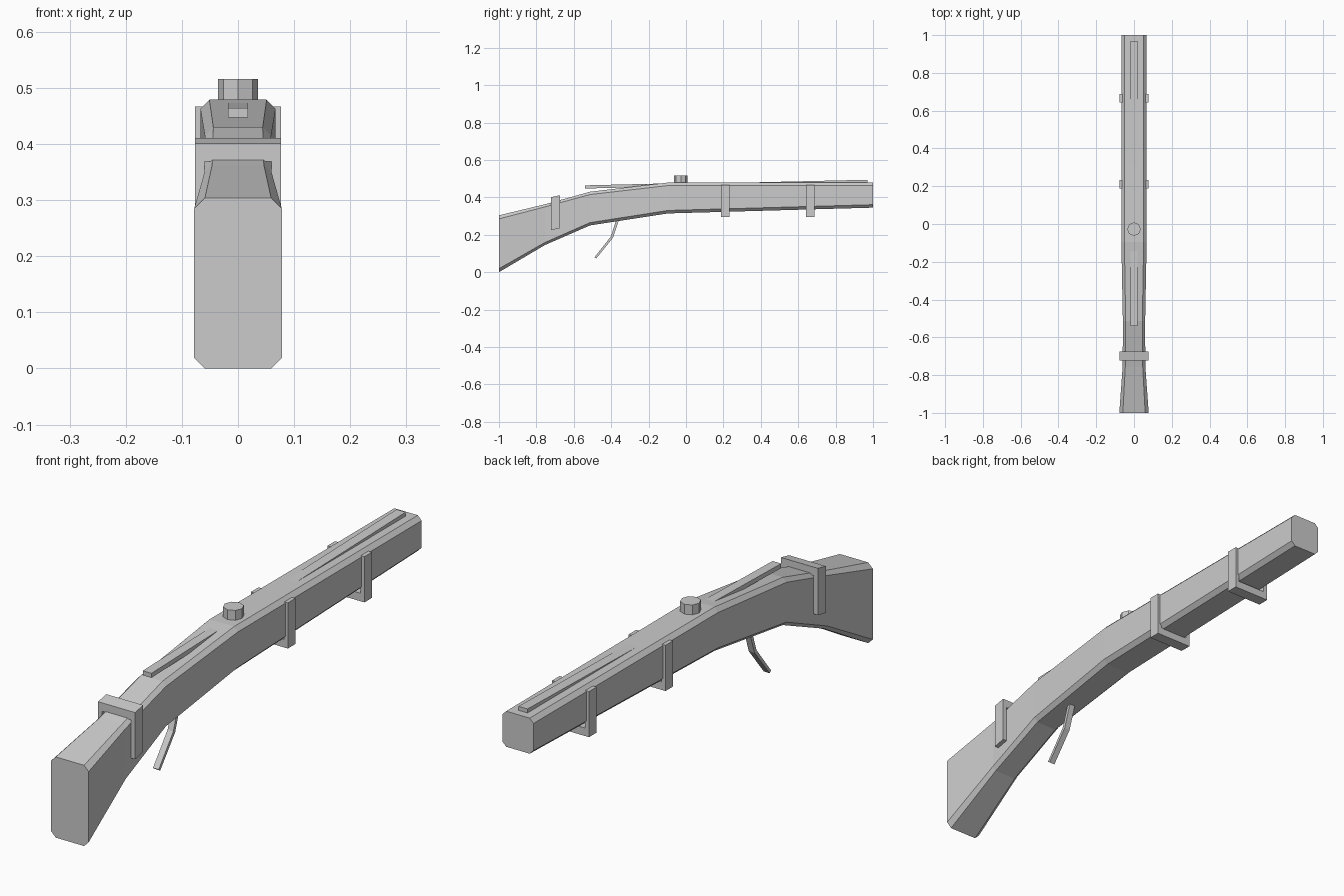
import bpy, bmesh, math

if "Cube" in bpy.data.objects:
    bpy.data.objects.remove(bpy.data.objects["Cube"])

mat = bpy.data.materials.new("plain grey")
mat.diffuse_color = (0.6, 0.6, 0.6, 1)
mat.use_nodes = True
mat.node_tree.nodes["Principled BSDF"].inputs["Base Color"].default_value = mat.diffuse_color


def finish(name, bm):
    bmesh.ops.recalc_face_normals(bm, faces=bm.faces)
    me = bpy.data.meshes.new(name)
    bm.to_mesh(me)
    bm.free()
    me.materials.append(mat)
    ob = bpy.data.objects.new(name, me)
    bpy.context.collection.objects.link(ob)
    return ob


def loft(name, rings):
    """Skin a list of equal-length rings and cap both ends."""
    bm = bmesh.new()
    vs = [[bm.verts.new(p) for p in r] for r in rings]
    n = len(vs[0])
    for a, b in zip(vs, vs[1:]):
        for i in range(n):
            j = (i + 1) % n
            bm.faces.new((a[i], a[j], b[j], b[i]))
    bm.faces.new(vs[0])
    bm.faces.new(vs[-1])
    return finish(name, bm)


# stock: chamfered sections along y (y, half width, bottom z, top z, chamfer)
sections = [(-1.0, 0.078, 0.0, 0.304, 0.019),
            (-0.754, 0.060, 0.145, 0.363, 0.014),
            (-0.513, 0.059, 0.250, 0.430, 0.015),
            (-0.096, 0.067, 0.314, 0.479, 0.016),
            (1.0, 0.065, 0.345, 0.479, 0.016)]
rings = []
for y, w, b, t, c in sections:
    rings.append([(-w + c, y, b), (w - c, y, b), (w, y, b + c), (w, y, t - c),
                  (w - c, y, t), (-w + c, y, t), (-w, y, t - c), (-w, y, b + c)])
loft("stock", rings)


# U-shaped bands: profile in x/z, extruded along y, with optional shear
def band(name, y0, y1, z_bar, z_inner, z_tip, rise=0.0):
    wo, wi = 0.077, 0.060
    prof = [(-wo, z_bar), (wo, z_bar), (wo, z_tip), (wi, z_tip),
            (wi, z_inner), (-wi, z_inner), (-wi, z_tip), (-wo, z_tip)]
    loft(name, [[(x, y0, z) for x, z in prof],
                [(x, y1, z + rise) for x, z in prof]])


band("rear_band", -0.722, -0.674, 0.401, 0.369, 0.225, 0.010)
band("middle_band", 0.187, 0.232, 0.295, 0.325, 0.467)
band("front_band", 0.642, 0.687, 0.295, 0.325, 0.467)


# bars: flat strips following a path in the y/z plane
def strip(name, hw, path):
    loft(name, [[(-hw, y, b), (hw, y, b), (hw, y2, t), (-hw, y2, t)]
                for y, b, y2, t in path])


strip("barrel_rail", 0.019, [(0.10, 0.459, 0.10, 0.474), (0.97, 0.478, 0.97, 0.494)])
strip("rear_rail", 0.018, [(-0.541, 0.447, -0.541, 0.464), (-0.08, 0.459, -0.08, 0.475)])

# trigger: bent thin bar under the stock
strip("trigger", 0.012, [(-0.355, 0.290, -0.369, 0.290),
                         (-0.391, 0.183, -0.402, 0.190),
                         (-0.480, 0.073, -0.489, 0.080)])

# knob on top
bm = bmesh.new()
bmesh.ops.create_cone(bm, cap_ends=True, segments=8, radius1=0.036,
                      radius2=0.036, depth=0.056)
bmesh.ops.translate(bm, verts=bm.verts, vec=(0, -0.027, 0.488))
finish("top_knob", bm)
